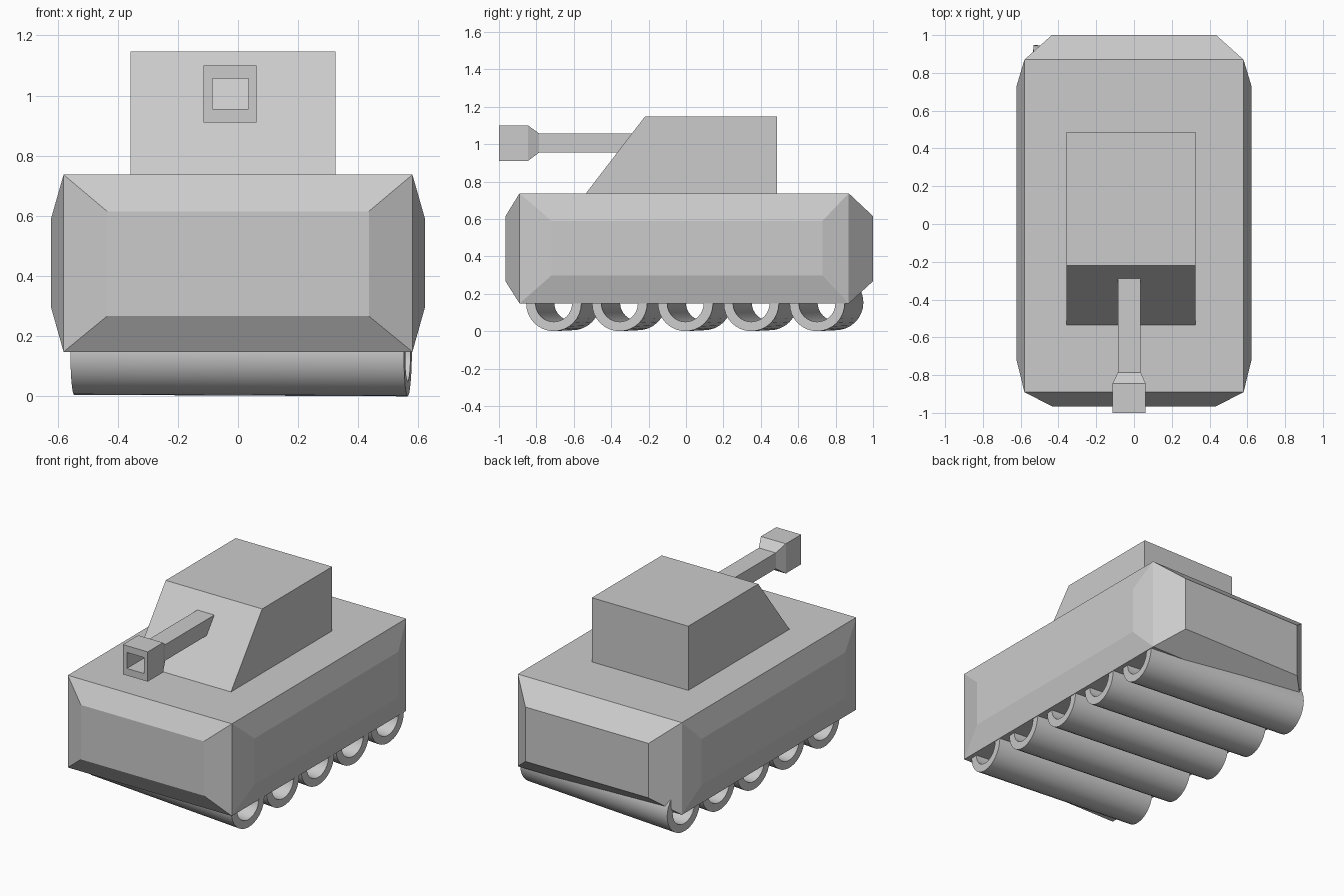
import bpy, bmesh
from math import sin, cos, pi
from mathutils import Vector

if "Cube" in bpy.data.objects:
    bpy.data.objects.remove(bpy.data.objects["Cube"])


def make(name, bm):
    bmesh.ops.recalc_face_normals(bm, faces=bm.faces)
    mesh = bpy.data.meshes.new(name)
    bm.to_mesh(mesh)
    bm.free()
    ob = bpy.data.objects.new(name, mesh)
    bpy.context.collection.objects.link(ob)
    return ob


def loft(bm, rings, closed=False):
    """Skin a list of equal-length point loops with quads."""
    loops = [[bm.verts.new(p) for p in r] for r in rings]
    pairs = list(zip(loops, loops[1:])) + ([(loops[-1], loops[0])] if closed else [])
    for a, b in pairs:
        n = len(a)
        for i in range(n):
            bm.faces.new((a[i], a[(i + 1) % n], b[(i + 1) % n], b[i]))
    return loops


def rect(y, x0, x1, z0, z1):
    return [(x0, y, z0), (x1, y, z0), (x1, y, z1), (x0, y, z1)]


# Hull: box whose four sides are pushed out into bevelled panels
X, Y0, Y1, Z0, Z1 = 0.58, -0.89, 0.87, 0.148, 0.737
bm = bmesh.new()
bmesh.ops.create_cube(bm, size=2)
for v in bm.verts:
    v.co = (X * v.co.x, Y1 if v.co.y > 0 else Y0, Z1 if v.co.z > 0 else Z0)
bm.normal_update()
sides = [(f, f.normal.copy()) for f in bm.faces if abs(f.normal.z) < 0.5]
for face, n in sides:
    panel = bmesh.ops.extrude_discrete_faces(bm, faces=[face])["faces"][0]
    for v in panel.verts:
        top = v.co.z > 0.4
        if abs(n.x) > 0.5:
            v.co = (0.622 * n.x, 0.73 if v.co.y > 0 else -0.72, 0.59 if top else 0.297)
        else:
            v.co = (0.435 if v.co.x > 0 else -0.435,
                    1.0 if n.y > 0 else -0.965, 0.615 if top else 0.267)
make("hull", bm)

# Turret: side profile with a sloped front, extruded across x
profile = [(-0.535, 0.737), (0.487, 0.737), (0.487, 1.147), (-0.22, 1.147)]
bm = bmesh.new()
ends = loft(bm, [[(x, y, z) for y, z in profile] for x in (-0.357, 0.325)])
for e in ends:
    bm.faces.new(e)
make("turret", bm)

# Gun barrel: open square tube whose rear end follows the turret slope
bore = (-0.085, 0.035, 0.955, 1.057)
bm = bmesh.new()
rear = [(x, -0.22 - (1.147 - z) * 0.768, z) for x, y, z in rect(0, *bore)]
loft(bm, [rect(-1.0, *bore), rear])
make("gun_barrel", bm)

# Muzzle: tapered square collar around the open bore
collar = (-0.114, 0.062, 0.91, 1.1)
bm = bmesh.new()
loft(bm, [rect(-0.785, *bore), rect(-0.845, *collar),
          rect(-1.0, *collar), rect(-1.0, *bore)])
make("muzzle", bm)

# Rollers: five hollow tubes under the hull, slightly skewed across the body
SEG, R_OUT, R_IN = 32, 0.148, 0.098
for i in range(5):
    y = -0.707 + 0.352 * i
    right, left = Vector((0.565, y, 0.148)), Vector((-0.544, y + 0.1, 0.153))
    turn = (right - left).to_track_quat('X', 'Z')

    def ring(c, r):
        return [c + turn @ Vector((0, r * cos(2 * pi * k / SEG), r * sin(2 * pi * k / SEG)))
                for k in range(SEG)]

    bm = bmesh.new()
    loft(bm, [ring(right, R_OUT), ring(left, R_OUT), ring(left, R_IN), ring(right, R_IN)], True)
    ob = make(f"roller_{i + 1}", bm)
    bpy.ops.object.select_all(action='DESELECT')
    ob.select_set(True)
    bpy.context.view_layer.objects.active = ob
    bpy.ops.object.shade_smooth_by_angle(angle=0.6)
